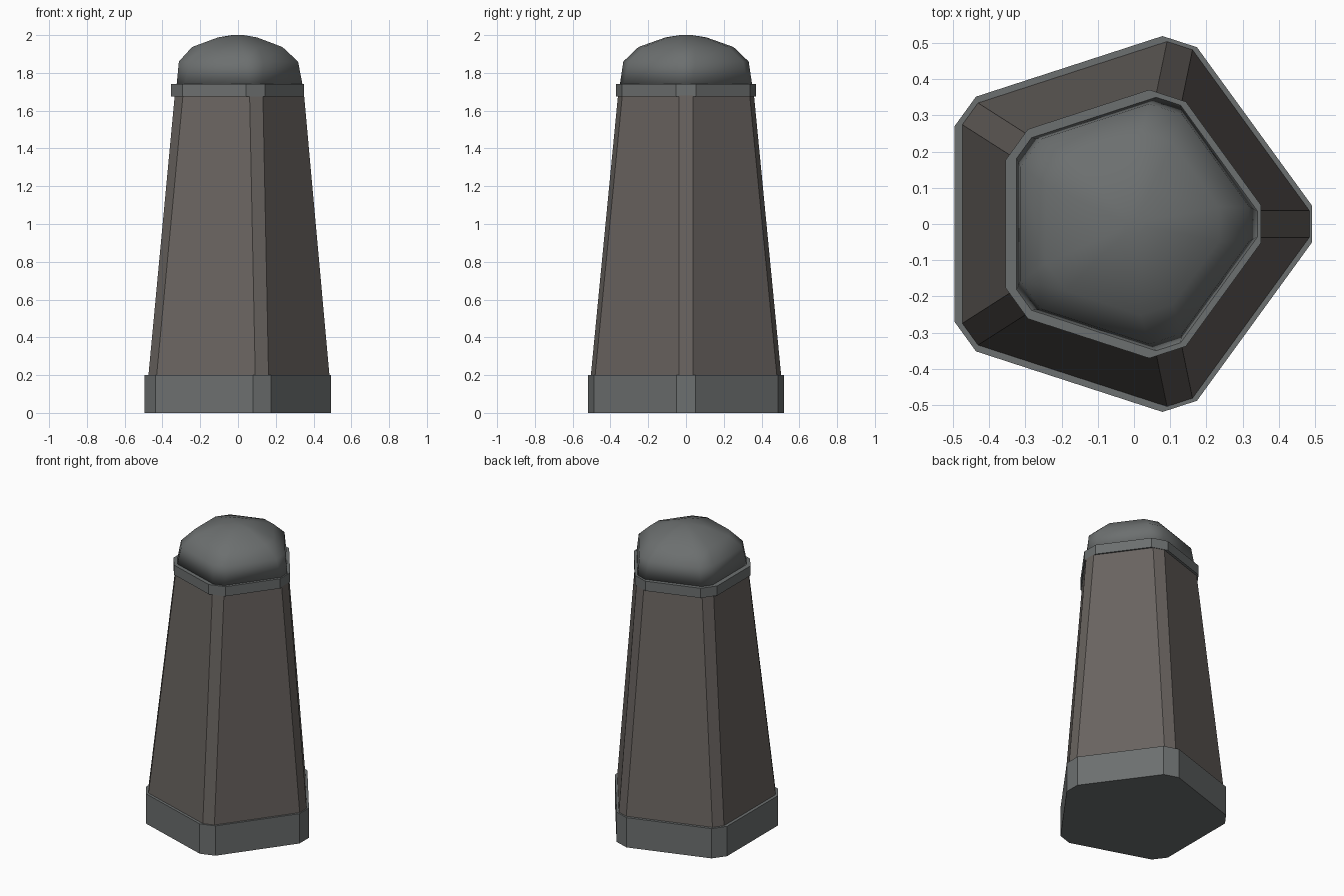
import bpy
from math import cos, sin, tan, radians

if "Cube" in bpy.data.objects:
    bpy.data.objects.remove(bpy.data.objects["Cube"])


def material(name, rgb):
    m = bpy.data.materials.new(name)
    m.diffuse_color = (*rgb, 1)
    m.use_nodes = True
    m.node_tree.nodes["Principled BSDF"].inputs["Base Color"].default_value = m.diffuse_color
    return m


stone = material("slate_grey", (0.15, 0.16, 0.16))
wood = material("brown_grey", (0.14, 0.125, 0.115))


def ring(z, left, right, half):
    """Pentagon with clipped corners: flat side at x=left, clipped tip at x=right."""
    clip = half / tan(radians(54))
    k = cos(radians(36))
    cx = ((right + clip) * k + left) / (1 + k)
    d = right - cx
    pts = []
    for i in range(5):
        a = radians(72 * i)
        for s in (-half, half):
            pts.append((cx + d * cos(a) - s * sin(a), d * sin(a) + s * cos(a), z))
    return pts


def loft(name, rings, mat, smooth=False):
    verts = [p for r in rings for p in ring(*r)]
    n = 10
    faces = [(j * n + i, j * n + (i + 1) % n, (j + 1) * n + (i + 1) % n, (j + 1) * n + i)
             for j in range(len(rings) - 1) for i in range(n)]
    faces.append(tuple(reversed(range(n))))
    faces.append(tuple(range(len(verts) - n, len(verts))))
    me = bpy.data.meshes.new(name)
    me.from_pydata(verts, [], faces)
    me.materials.append(mat)
    ob = bpy.data.objects.new(name, me)
    bpy.context.collection.objects.link(ob)
    if smooth:
        for p in me.polygons:
            p.use_smooth = True
    return ob


# Ring values: height, flat side x, tip x, half width of clipped corner
loft("base_plinth", [(0, -0.495, 0.492, 0.05), (0.2, -0.495, 0.492, 0.05)], stone)
loft("tapered_body", [(0.19, -0.475, 0.485, 0.037), (1.68, -0.335, 0.35, 0.037)], wood)
loft("collar", [(1.675, -0.355, 0.35, 0.053), (1.74, -0.355, 0.35, 0.053)], stone)

# Rounded cap
loft("dome_cap", [
    (1.735, -0.325, 0.342, 0.035),
    (1.86, -0.313, 0.318, 0.048),
    (1.937, -0.243, 0.235, 0.047),
    (1.988, -0.105, 0.1, 0.02),
    (2.0, -0.032, 0.03, 0.008),
], stone, smooth=True)
